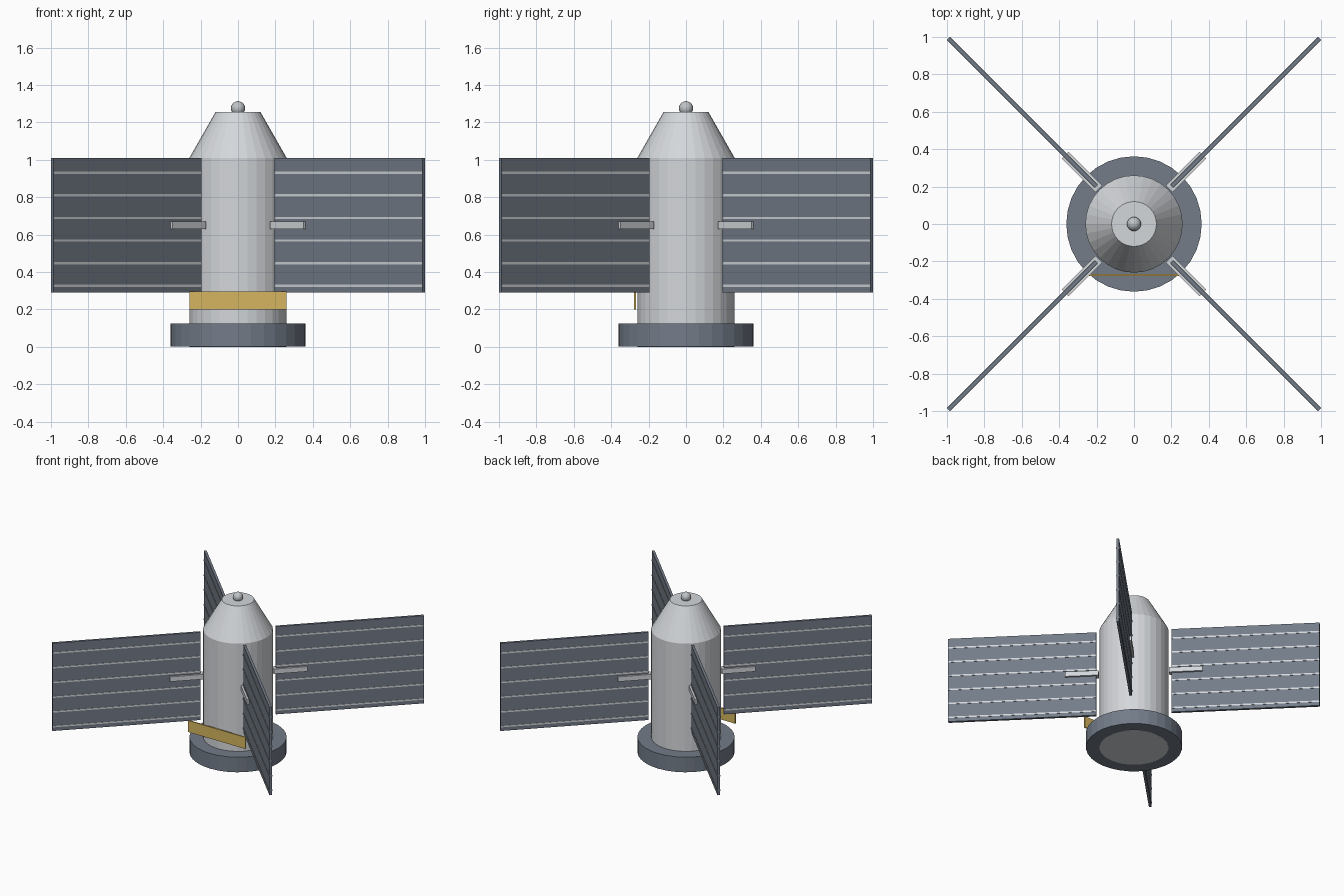
import bpy
from math import radians, cos, sin

cube = bpy.data.objects.get("Cube")
if cube:
    bpy.data.objects.remove(cube, do_unlink=True)


def material(name, rgb):
    """Flat material from display values 0-255, stored linear."""
    lin = [((c / 255 + 0.055) / 1.055) ** 2.4 for c in rgb] + [1]
    m = bpy.data.materials.new(name)
    m.use_nodes = True
    m.diffuse_color = lin
    m.node_tree.nodes["Principled BSDF"].inputs["Base Color"].default_value = lin
    return m


HULL = material("light grey hull", (212, 215, 219))
SLATE = material("slate grey", (115, 124, 137))
GOLD = material("gold", (213, 181, 95))
STEEL = material("steel grey", (192, 196, 200))


def finish(name, mat):
    ob = bpy.context.object
    ob.name = name
    ob.data.materials.append(mat)
    return ob


def tapered(name, r1, r2, z1, z2, mat):
    """Round section between two heights."""
    bpy.ops.mesh.primitive_cone_add(vertices=32, radius1=r1, radius2=r2,
                                    depth=z2 - z1, location=(0, 0, (z1 + z2) / 2))
    return finish(name, mat)


def box(name, size, loc, mat, angle=0):
    bpy.ops.mesh.primitive_cube_add(size=1, location=loc, rotation=(0, 0, angle))
    ob = finish(name, mat)
    ob.scale = size
    return ob


def radial_box(name, r1, r2, width, z1, z2, mat, angle):
    """Box reaching outward from the axis between two radii."""
    r = (r1 + r2) / 2
    return box(name, (r2 - r1, width, z2 - z1),
               (r * cos(angle), r * sin(angle), (z1 + z2) / 2), mat, angle)


# Body, nose and base
tapered("body", 0.26, 0.26, 0, 1.01, HULL)
tapered("nose_cone", 0.26, 0.12, 1.01, 1.255, HULL)
tapered("base_ring", 0.362, 0.362, 0.001, 0.125, SLATE)

# Ball on the nose
bpy.ops.mesh.primitive_uv_sphere_add(segments=16, ring_count=10, radius=0.038,
                                     location=(0, 0, 1.275))
finish("nose_ball", STEEL)
bpy.ops.object.shade_smooth_by_angle()

# Gold plate at the front
box("front_plate", (0.52, 0.01, 0.095), (0, -0.272, 0.247), GOLD)

# Four diagonal solar wings with stripes and arms
for side, deg in (("back_left", 45), ("back_right", 135),
                  ("front_right", 225), ("front_left", 315)):
    a = radians(deg)
    radial_box(side + "_panel", 0.285, 1.404, 0.02, 0.29, 1.01, SLATE, a)
    radial_box(side + "_arm", 0.266, 0.52, 0.05, 0.63, 0.67, HULL, a)
    for i in range(6):
        z = 0.326 + i * 0.121
        radial_box(f"{side}_stripe_{i + 1}", 0.287, 1.402, 0.024,
                   z - 0.006, z + 0.006, HULL, a)
